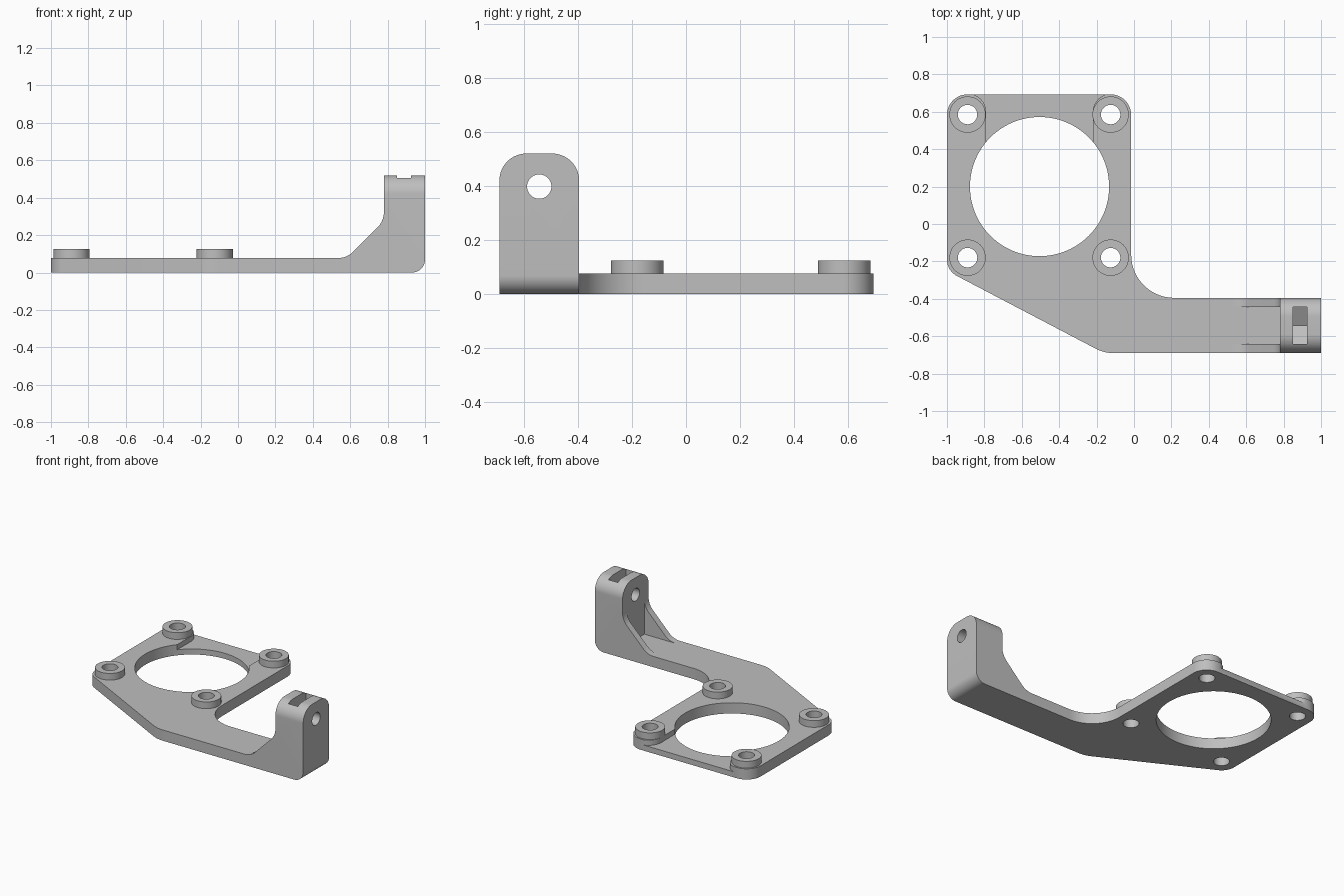
import bpy, bmesh, math
from mathutils import Vector

cube = bpy.data.objects.get("Cube")
if cube:
    bpy.data.objects.remove(cube, do_unlink=True)

grey = bpy.data.materials.new("plain grey")
grey.use_nodes = True
tone = (0.52, 0.52, 0.52, 1)
grey.diffuse_color = tone
grey.node_tree.nodes["Principled BSDF"].inputs["Base Color"].default_value = tone


def rounded(corners, steps=14):
    """Outline from (u, v, radius) corners; radius may be left out."""
    out = []
    for i, c in enumerate(corners):
        p = Vector(c[:2])
        if len(c) < 3:
            out.append(p)
            continue
        a = (Vector(corners[i - 1][:2]) - p).normalized()
        b = (Vector(corners[(i + 1) % len(corners)][:2]) - p).normalized()
        half = a.angle(b) / 2
        centre = p + (a + b).normalized() * c[2] / math.sin(half)
        t = c[2] / math.tan(half)
        start, end = p + a * t - centre, p + b * t - centre
        sweep = start.angle(end)
        for k in range(steps + 1):
            f = k / steps
            out.append(centre + (start * math.sin((1 - f) * sweep)
                                 + end * math.sin(f * sweep)) / math.sin(sweep))
    return out


def circle(u, v, r, n):
    return [Vector((u + r * math.cos(math.tau * k / n),
                    v + r * math.sin(math.tau * k / n))) for k in range(n)]


def prism(name, outline, axis, lo, hi):
    """Extrude an outline along an axis between lo and hi."""
    place = {"x": lambda p, w: (w, p.x, p.y),
             "y": lambda p, w: (p.x, w, p.y),
             "z": lambda p, w: (p.x, p.y, w)}[axis]
    bm = bmesh.new()
    low = [bm.verts.new(place(p, lo)) for p in outline]
    high = [bm.verts.new(place(p, hi)) for p in outline]
    bm.faces.new(low)
    bm.faces.new(high)
    for i in range(len(low)):
        bm.faces.new((low[i - 1], low[i], high[i], high[i - 1]))
    bmesh.ops.recalc_face_normals(bm, faces=bm.faces)
    mesh = bpy.data.meshes.new(name)
    bm.to_mesh(mesh)
    bm.free()
    mesh.materials.append(grey)
    obj = bpy.data.objects.new(name, mesh)
    bpy.context.collection.objects.link(obj)
    return obj


def combine(body, other, operation):
    """Apply a boolean and discard the helper."""
    mod = body.modifiers.new("combine", "BOOLEAN")
    mod.operation, mod.solver, mod.object = operation, "EXACT", other
    bpy.context.view_layer.objects.active = body
    bpy.ops.object.modifier_apply(modifier=mod.name)
    bpy.data.objects.remove(other, do_unlink=True)


TOP = 0.077
FRONT, BACK = -0.69, -0.395
MID = (FRONT + BACK) / 2
SCREWS = [(x, y) for x in (-0.89, -0.125) for y in (-0.18, 0.585)]

# Flat plate with sloped front corner and filleted arm
plate = prism("mounting_bracket", rounded([
    (-1, 0.693, 0.11), (-0.015, 0.693, 0.11), (-0.015, BACK, 0.23),
    (0.45, BACK), (0.45, FRONT), (-0.16, FRONT, 0.2), (-1, -0.25, 0.1)]),
    "z", 0, TOP)

# Upright lug with sloping gusset, rounded over the top
lug = prism("lug", rounded([
    (0.45, 0), (1, 0, 0.07), (1, 0.52), (0.78, 0.52),
    (0.78, 0.275, 0.12), (0.582, TOP, 0.12), (0.45, TOP)]), "y", FRONT, BACK)
combine(lug, prism("lug_round", rounded([
    (FRONT, -0.1), (BACK, -0.1), (BACK, 0.52, 0.1), (FRONT, 0.52, 0.1)]),
    "x", 0.3, 1.1), "INTERSECT")

# Pocket between the two gusset ribs
combine(lug, prism("pocket", rounded([
    (0.5, MID - 0.1), (0.78, MID - 0.1), (0.78, MID + 0.1), (0.5, MID + 0.1)]),
    "z", TOP, 0.7), "DIFFERENCE")

# Nut slot with pointed floor, and the bolt hole through it
combine(lug, prism("nut_slot", rounded([
    (MID - 0.1, 0.7), (MID - 0.1, 0.342), (MID, 0.285),
    (MID + 0.1, 0.342), (MID + 0.1, 0.7)]), "x", 0.85, 0.925), "DIFFERENCE")
combine(lug, prism("bolt_hole", circle(MID, 0.398, 0.045, 40),
                   "x", 0.6, 1.2), "DIFFERENCE")
combine(plate, lug, "UNION")

# Large opening and the lowered back strip
combine(plate, prism("opening", circle(-0.505, 0.2, 0.372, 96),
                     "z", -0.1, 0.3), "DIFFERENCE")
combine(plate, prism("back_recess", rounded([
    (-0.79, 0.2), (-0.22, 0.2), (-0.22, 0.697, 0.1), (-0.1, 0.697),
    (-0.1, 0.8), (-0.91, 0.8), (-0.91, 0.697), (-0.79, 0.697, 0.1)]),
    "z", 0.04, 0.3), "DIFFERENCE")

# Raised screw bosses with through holes
for x, y in SCREWS:
    combine(plate, prism("boss", circle(x, y, 0.097, 48), "z", 0.02, 0.125), "UNION")
    combine(plate, prism("screw_hole", circle(x, y, 0.052, 40),
                         "z", -0.1, 0.3), "DIFFERENCE")

# Tidy flat areas and shade the curves
bm = bmesh.new()
bm.from_mesh(plate.data)
bmesh.ops.remove_doubles(bm, verts=bm.verts, dist=0.0001)
bmesh.ops.dissolve_limit(bm, angle_limit=0.01, verts=bm.verts, edges=bm.edges)
bm.to_mesh(plate.data)
bm.free()
bpy.ops.object.select_all(action="DESELECT")
plate.select_set(True)
bpy.context.view_layer.objects.active = plate
bpy.ops.object.shade_smooth_by_angle(angle=math.radians(30))
